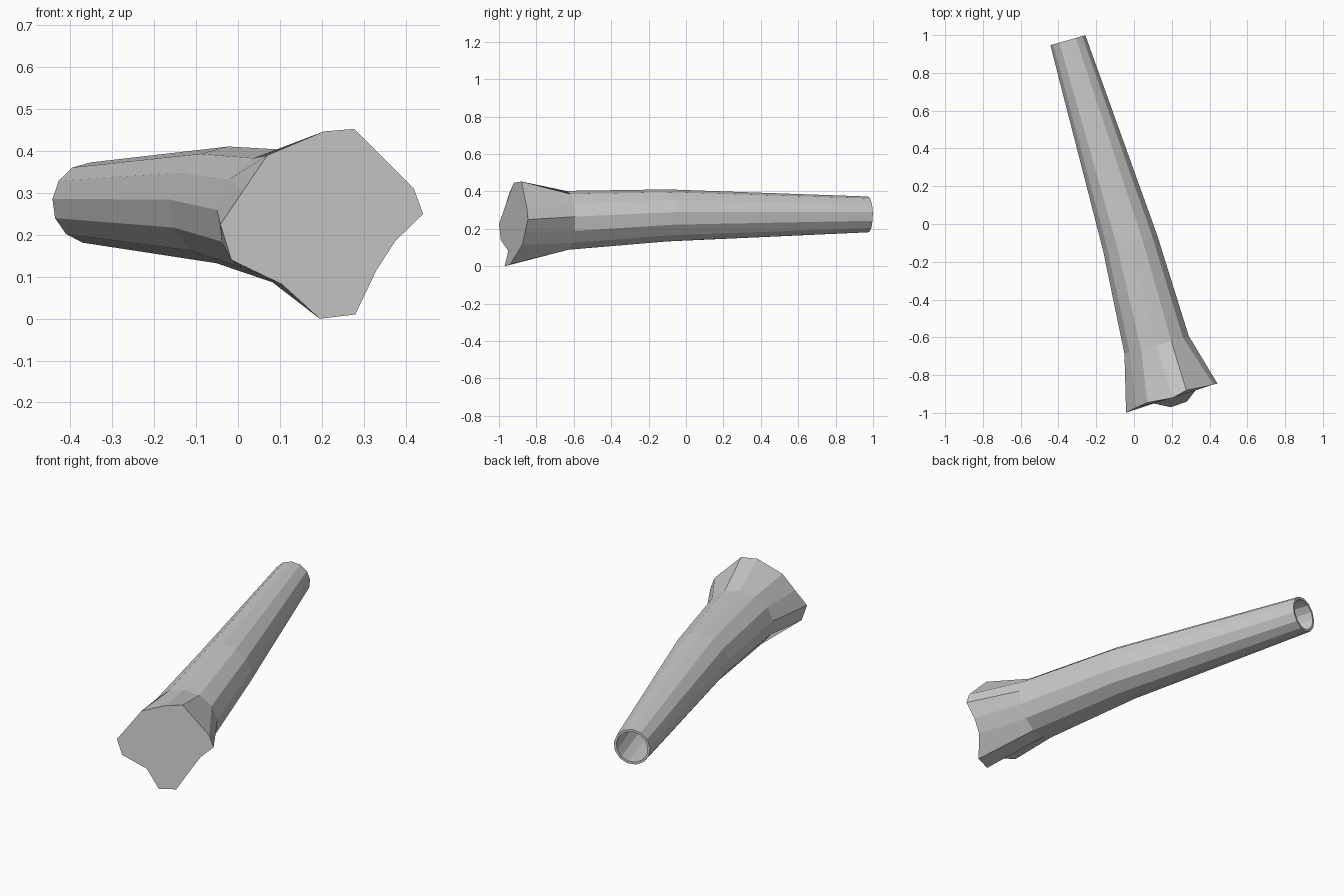
import bpy, bmesh
from math import cos, sin, radians
from mathutils import Vector

if "Cube" in bpy.data.objects:
    bpy.data.objects.remove(bpy.data.objects["Cube"])

SIDES = 13
START = 8                                   # angle of the first corner
ACROSS = Vector((0.963, 0.27, 0))           # sideways direction of the cut planes
UP = Vector((0, 0, 1))

# Flared root outline, counter-clockwise from the right
ROOT = [(0.442, -0.845, 0.25), (0.42, -0.85, 0.31), (0.277, -0.88, 0.453),
        (0.205, -0.92, 0.447), (0.07, -0.945, 0.39), (0.012, -0.972, 0.305),
        (-0.042, -1.0, 0.225), (-0.016, -0.99, 0.14), (0.105, -0.95, 0.082),
        (0.195, -0.97, 0.0), (0.28, -0.94, 0.01), (0.33, -0.875, 0.115),
        (0.375, -0.86, 0.185)]

# Trunk sections: centre, half width, half height
NECK = ((0.12, -0.64, 0.243), 0.178, 0.16)
MIDDLE = ((-0.02, -0.10, 0.27), 0.15, 0.141)
TIP = ((-0.35, 0.973, 0.276), 0.097, 0.097)


def ring(bm, section, wall=0.0):
    centre, w, h = section
    verts = []
    for i in range(SIDES):
        a = radians(START + 360 * i / SIDES)
        p = Vector(centre) + ACROSS * (w - wall) * cos(a) + UP * (h - wall) * sin(a)
        verts.append(bm.verts.new(p))
    return verts


def bridge(bm, a, b):
    for i in range(SIDES):
        j = (i + 1) % SIDES
        bm.faces.new((a[i], a[j], b[j], b[i]))


bm = bmesh.new()

# Outer bark, then the rim and the hollow inside
rings = [[bm.verts.new(p) for p in ROOT],
         ring(bm, NECK), ring(bm, MIDDLE), ring(bm, TIP),
         ring(bm, TIP, 0.013), ring(bm, MIDDLE, 0.03)]
for a, b in zip(rings, rings[1:]):
    bridge(bm, a, b)

# Cut face at the root and the end of the hollow
bm.faces.new(rings[0][::-1])
bm.faces.new(rings[-1])
bmesh.ops.recalc_face_normals(bm, faces=bm.faces)

mesh = bpy.data.meshes.new("hollow_log")
bm.to_mesh(mesh)
bm.free()
log = bpy.data.objects.new("hollow_log", mesh)
bpy.context.collection.objects.link(log)
